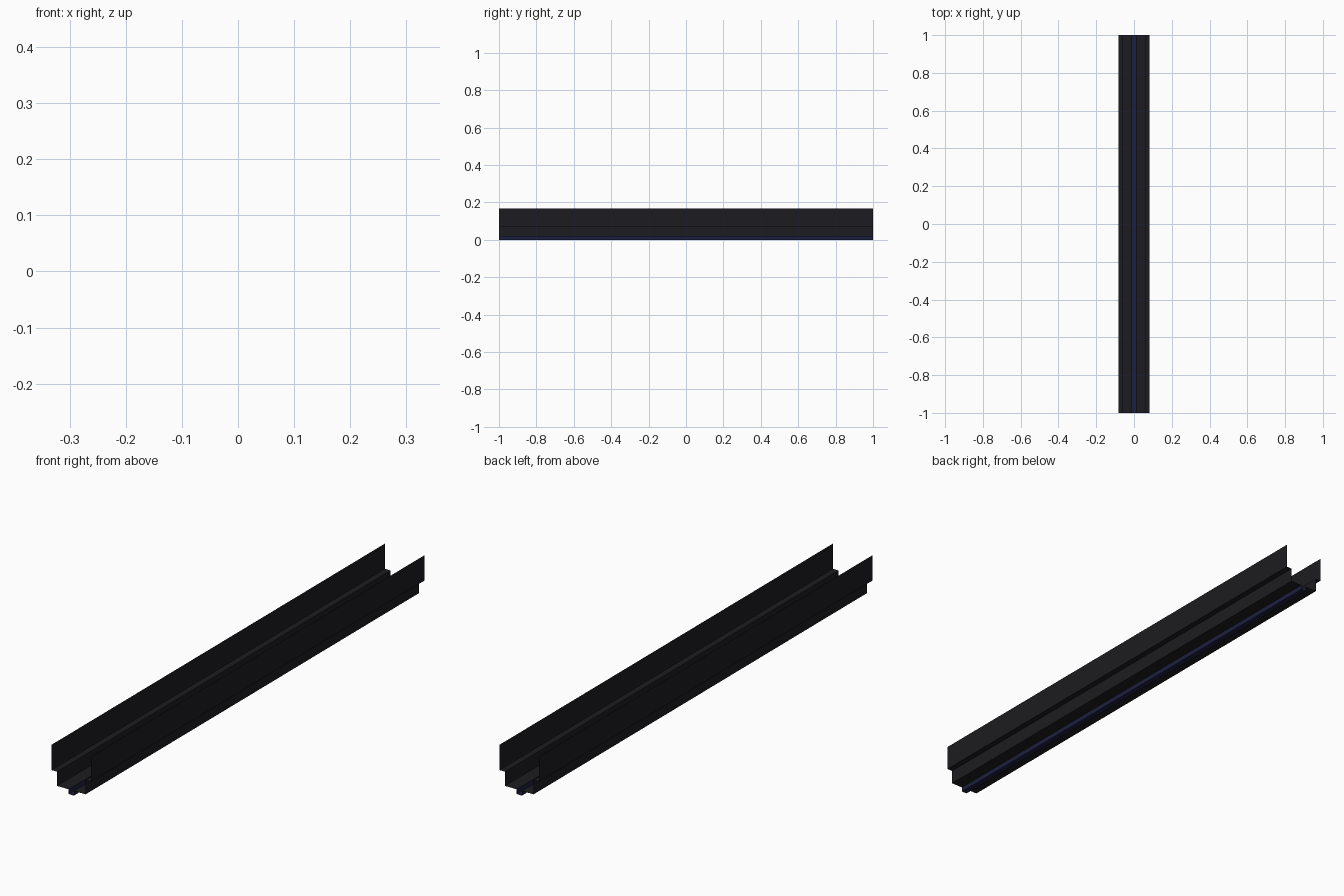
import bpy

if "Cube" in bpy.data.objects:
    bpy.data.objects.remove(bpy.data.objects["Cube"])

def material(name, colour):
    m = bpy.data.materials.new(name)
    m.diffuse_color = colour
    m.use_nodes = True
    m.node_tree.nodes["Principled BSDF"].inputs["Base Color"].default_value = m.diffuse_color
    return m

def strip(name, profile, mat):
    # thin sheet: an (x, z) profile extruded along the trench
    verts = [(x, y, z) for y in (-1, 1) for x, z in profile]
    n = len(profile)
    faces = [(i, i + n, i + n + 1, i + 1) for i in range(n - 1)]
    mesh = bpy.data.meshes.new(name)
    mesh.from_pydata(verts, [], faces)
    mesh.flip_normals()
    mesh.materials.append(mat)
    ob = bpy.data.objects.new(name, mesh)
    bpy.context.collection.objects.link(ob)
    return ob

dark = material("dark_metal", (0.012, 0.012, 0.015, 1))
blue = material("dark_blue", (0.012, 0.014, 0.05, 1))

# Stepped side: upper wall, ledge, lower wall, floor, mirrored across x
side = strip("trench_side",
             [(0.083, 0.168), (0.083, 0.072), (0.06, 0.072),
              (0.06, 0.018), (0.011, 0.018)], dark)
side.modifiers.new("mirror", 'MIRROR').use_axis[0] = True

# Narrow gutter along the middle of the floor
strip("centre_gutter",
      [(0.011, 0.018), (0.011, 0), (-0.011, 0), (-0.011, 0.018)], blue)
